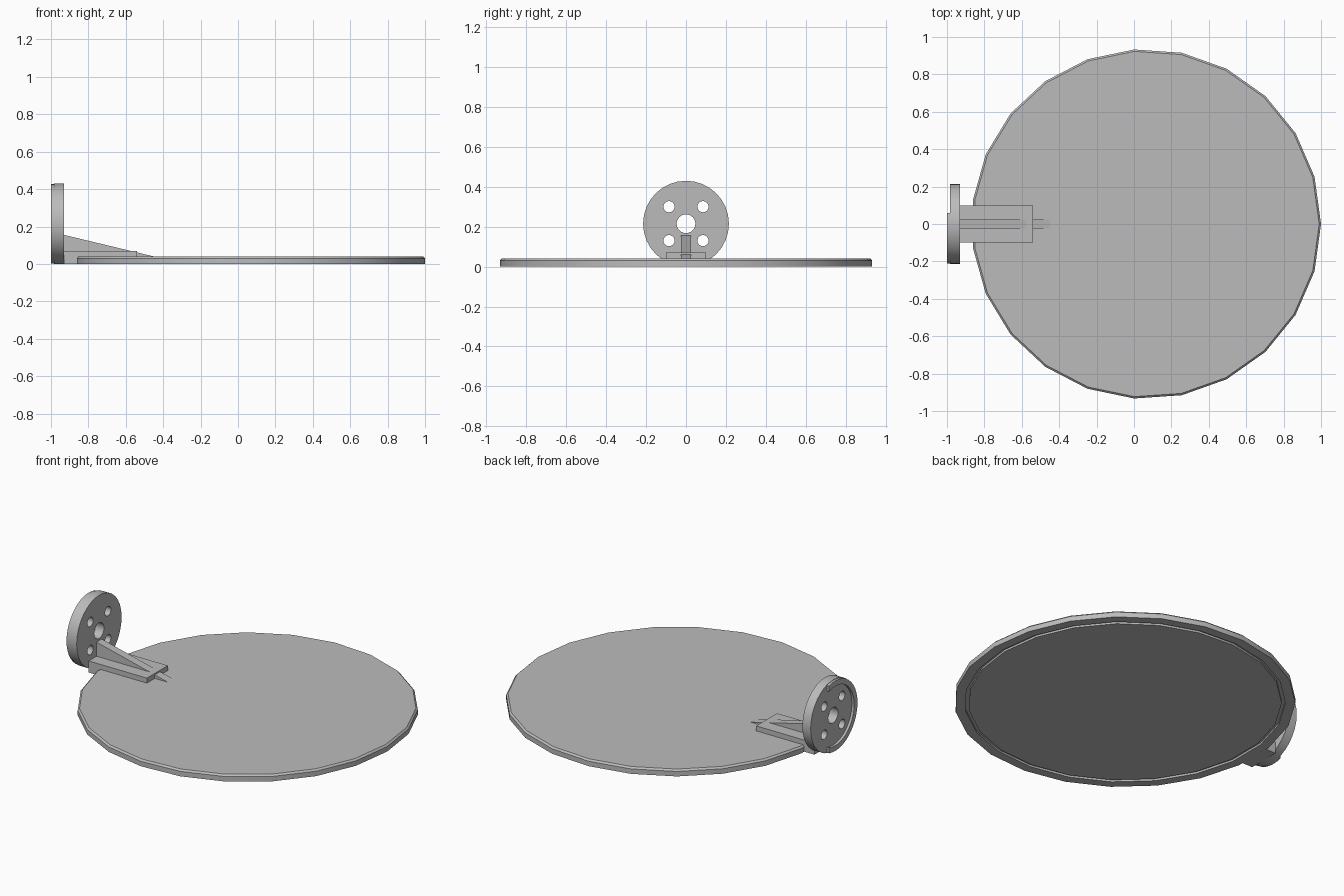
import bpy, bmesh, math

cube = bpy.data.objects.get("Cube")
if cube:
    bpy.data.objects.remove(cube, do_unlink=True)

GREY = (0.5, 0.5, 0.5, 1)
metal = bpy.data.materials.new("plain grey")
metal.use_nodes = True
metal.diffuse_color = GREY
metal.node_tree.nodes["Principled BSDF"].inputs["Base Color"].default_value = GREY

HUB_Z = 0.215


def finish(name, bm):
    bmesh.ops.recalc_face_normals(bm, faces=bm.faces)
    mesh = bpy.data.meshes.new(name)
    bm.to_mesh(mesh)
    bm.free()
    mesh.materials.append(metal)
    obj = bpy.data.objects.new(name, mesh)
    bpy.context.collection.objects.link(obj)
    return obj


def smooth(obj):
    bpy.ops.object.select_all(action='DESELECT')
    obj.select_set(True)
    bpy.context.view_layer.objects.active = obj
    bpy.ops.object.shade_smooth_by_angle(angle=math.radians(30))


def lathe(name, profile, sides, centre_x):
    """Turn (radius, z) rings about a vertical axis and cap both ends."""
    bm = bmesh.new()
    rings = []
    for r, z in profile:
        angles = [math.tau * i / sides for i in range(sides)]
        rings.append([bm.verts.new((centre_x + r * math.cos(a), r * math.sin(a), z))
                      for a in angles])
    for a, b in zip(rings, rings[1:]):
        for i in range(sides):
            j = (i + 1) % sides
            bm.faces.new((a[i], a[j], b[j], b[i]))
    bm.faces.new(rings[0])
    bm.faces.new(rings[-1])
    return finish(name, bm)


def prism(name, points, direction):
    """Extrude a flat outline along a direction."""
    bm = bmesh.new()
    face = bm.faces.new([bm.verts.new(p) for p in points])
    made = bmesh.ops.extrude_face_region(bm, geom=[face], use_keep_orig=True)["geom"]
    verts = [g for g in made if isinstance(g, bmesh.types.BMVert)]
    bmesh.ops.translate(bm, vec=direction, verts=verts)
    return finish(name, bm)


def arc(x, y, z, r, start, end, steps):
    """Points on a circle in the plane facing along x."""
    return [(x, y + r * math.cos(start + (end - start) * i / steps),
             z + r * math.sin(start + (end - start) * i / steps))
            for i in range(steps + 1)]


def disc(name, x0, x1, y, z, r, sides):
    return prism(name, arc(x0, y, z, r, 0, math.tau, sides)[:-1], (x1 - x0, 0, 0))


# Round plate with a chamfered top edge and a groove underneath
plate = lathe("round_plate", [(0.925, 0.04), (0.935, 0.03), (0.935, 0), (0.88, 0),
                              (0.88, 0.012), (0.86, 0.012), (0.86, 0)], 23, 0.065)
smooth(plate)

# Upright flange with one large and four small bolt holes
flange = disc("flange", -0.985, -0.93, 0, HUB_Z, 0.215, 32)
holes = [(0, 0, 0.047)] + [(sy * 0.085, sz * 0.085, 0.028)
                           for sy in (-1, 1) for sz in (-1, 1)]
cutters = []
for y, z, r in holes:
    cutter = disc("hole_cutter", -1.1, -0.8, y, HUB_Z + z, r, 24)
    cutter.hide_render = True
    cutters.append(cutter)
    mod = flange.modifiers.new("hole", 'BOOLEAN')
    mod.object = cutter
    mod.solver = 'EXACT'
bpy.context.view_layer.update()
cut = bpy.data.meshes.new_from_object(
    flange.evaluated_get(bpy.context.evaluated_depsgraph_get()))
flange.modifiers.clear()
flange.data = cut
for cutter in cutters:
    bpy.data.objects.remove(cutter, do_unlink=True)
smooth(flange)

# Raised C-shaped lip on the outer face of the flange
OUT, INN, END_Y = 0.212, 0.18, 0.06
a_out, a_in = math.acos(END_Y / OUT), math.acos(END_Y / INN)
outline = (arc(-1, 0, HUB_Z, OUT, a_out, math.tau - a_out, 24)
           + arc(-1, 0, HUB_Z, INN, math.tau - a_in, a_in, 24))
smooth(prism("flange_lip", outline, (0.015, 0, 0)))

# Bracket foot joining flange and plate
foot = [(-0.93, 0), (-0.861, 0), (-0.861, 0.03), (-0.54, 0.03), (-0.54, 0.07), (-0.93, 0.07)]
prism("bracket_foot", [(x, -0.1, z) for x, z in foot], (0, 0.2, 0))

# Sloping stiffening rib
rib = [(-0.93, 0.05), (-0.93, 0.155), (-0.45, 0.04), (-0.5, 0.035)]
prism("bracket_rib", [(x, -0.025, z) for x, z in rib], (0, 0.05, 0))
